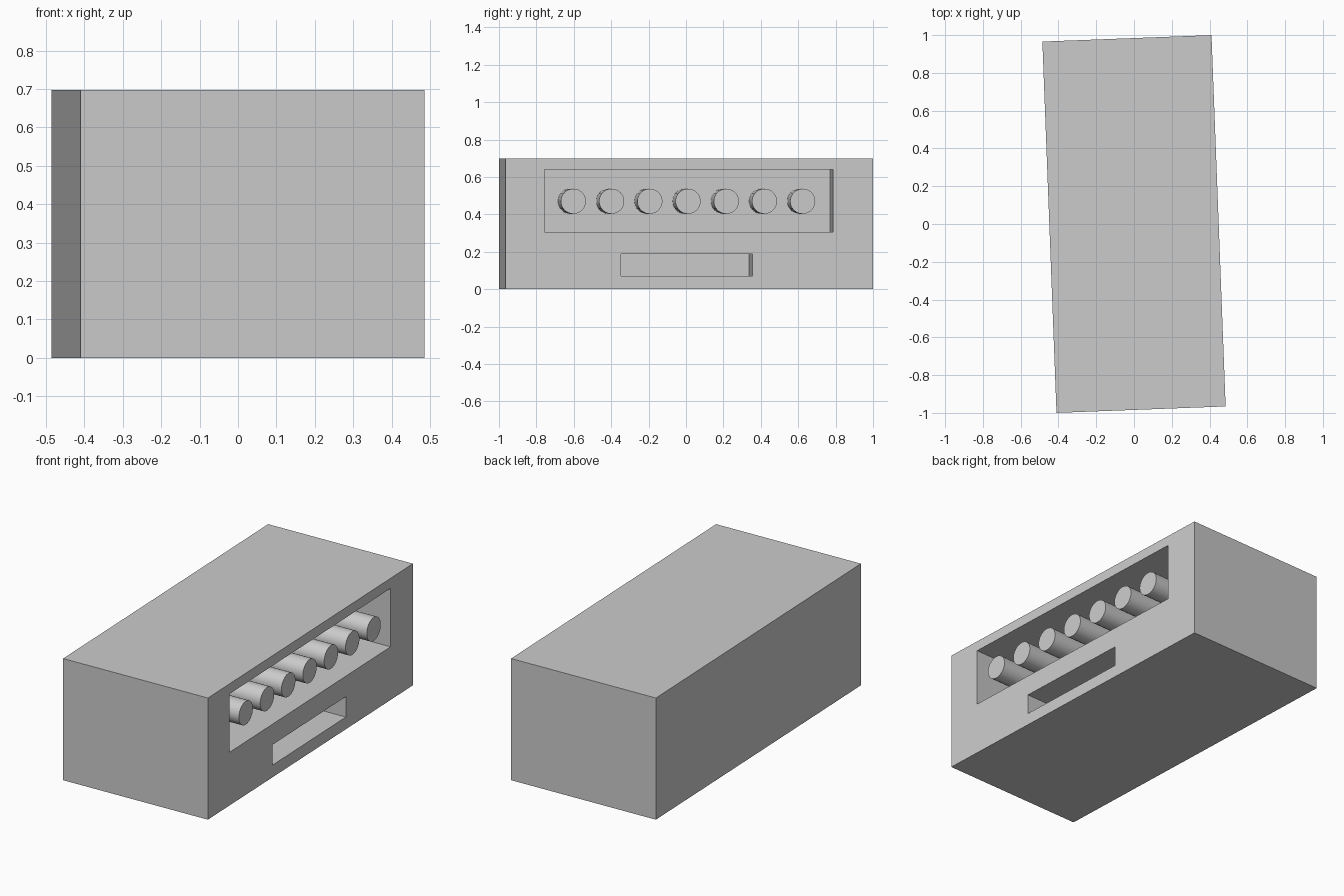
import bpy
import math
from mathutils import Matrix

if "Cube" in bpy.data.objects:
    bpy.data.objects.remove(bpy.data.objects["Cube"], do_unlink=True)

WIDTH, LENGTH, HEIGHT = 0.896, 1.967, 0.698
FACE = WIDTH / 2                      # the side with the openings
TURN = Matrix.Rotation(math.radians(2.18), 4, "Z")

grey = bpy.data.materials.new("plain_grey")
grey.use_nodes = True
colour = (0.6, 0.6, 0.6, 1)
grey.diffuse_color = colour
grey.node_tree.nodes["Principled BSDF"].inputs["Base Color"].default_value = colour


def place(name, centre):
    """Name the new primitive, colour it and set it in the turned frame."""
    obj = bpy.context.object
    obj.name = name
    obj.data.materials.append(grey)
    obj.matrix_world = TURN @ Matrix.Translation(centre)
    return obj


def box(name, x, y, z):
    """Box spanning the given (low, high) ranges."""
    bpy.ops.mesh.primitive_cube_add(size=1)
    spans = (x, y, z)
    obj = place(name, [(a + b) / 2 for a, b in spans])
    obj.data.transform(Matrix.Diagonal([b - a for a, b in spans] + [1]))
    return obj


def cut(target, cutter):
    """Carve the cutter out of the target and discard the cutter."""
    mod = target.modifiers.new("recess", "BOOLEAN")
    mod.operation = "DIFFERENCE"
    mod.solver = "EXACT"
    mod.object = cutter
    bpy.context.view_layer.update()
    bpy.context.view_layer.objects.active = target
    bpy.ops.object.modifier_apply(modifier=mod.name)
    bpy.data.objects.remove(cutter, do_unlink=True)


# Block with a wide window recess and a small slot below it
body = box("body", (-FACE, FACE), (-LENGTH / 2, LENGTH / 2), (0, HEIGHT))
WINDOW_BACK = FACE - 0.4
cut(body, box("window_cutter", (WINDOW_BACK, FACE + 0.1), (-0.775, 0.769), (0.305, 0.64)))
cut(body, box("slot_cutter", (FACE - 0.5, FACE + 0.1), (-0.364, 0.34), (0.07, 0.187)))

# Row of seven pegs from the back of the window to the outer face
PEGS, SPACING = 7, 0.2045
for i in range(PEGS):
    y = (i - (PEGS - 1) / 2) * SPACING - 0.006
    bpy.ops.mesh.primitive_cylinder_add(vertices=48, radius=0.067, depth=FACE - WINDOW_BACK)
    bpy.context.object.data.transform(Matrix.Rotation(math.pi / 2, 4, "Y"))
    place(f"peg_{i + 1}", ((FACE + WINDOW_BACK) / 2, y, 0.47))
    bpy.ops.object.shade_smooth_by_angle(angle=math.radians(30))
